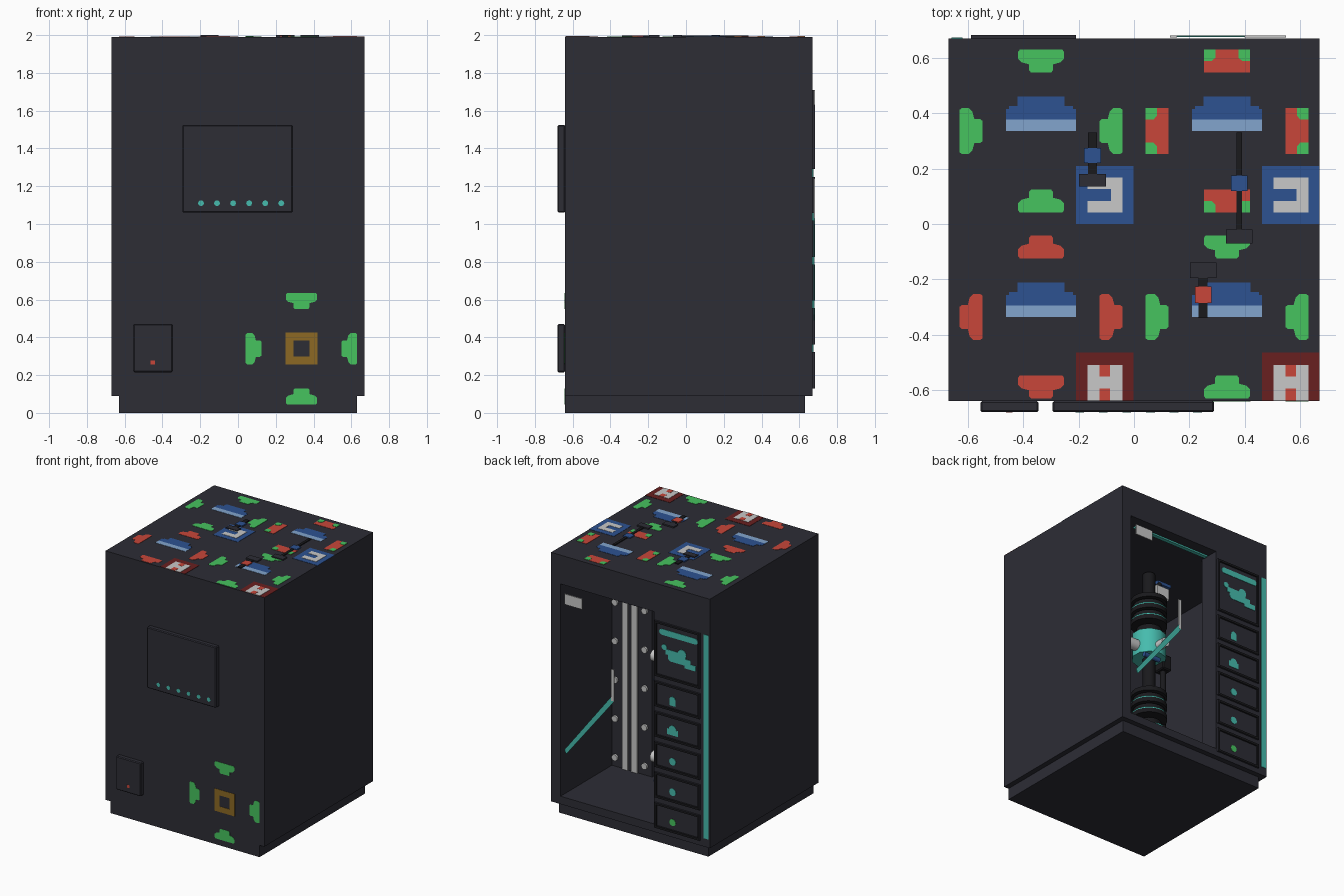
import bpy, bmesh, math
from mathutils import Vector, Matrix

cube = bpy.data.objects.get("Cube")
if cube:
    bpy.data.objects.remove(cube, do_unlink=True)


def material(name, r, g, b):
    m = bpy.data.materials.new(name)
    m.use_nodes = True
    m.diffuse_color = (r, g, b, 1)
    m.node_tree.nodes["Principled BSDF"].inputs["Base Color"].default_value = (r, g, b, 1)
    return m


DARK = material("charcoal", .026, .026, .036)
BLACK = material("black", .010, .010, .012)
GREEN = material("green", .061, .546, .114)
RED = material("red", .578, .061, .042)
MAROON = material("dark red", .141, .0144, .0144)
BLUE = material("blue", .026, .084, .283)
SKY = material("light blue", .223, .376, .610)
GREY = material("light grey", .578, .578, .578)
GOLD = material("gold", .262, .141, .017)
TEAL = material("teal", .061, .50, .42)

TOP, FRONT, BACK = 1.99, -.64, .67


def finish(name, bm, mat, smooth=False):
    bmesh.ops.recalc_face_normals(bm, faces=bm.faces)
    me = bpy.data.meshes.new(name)
    bm.to_mesh(me)
    bm.free()
    me.materials.append(mat)
    ob = bpy.data.objects.new(name, me)
    bpy.context.collection.objects.link(ob)
    if smooth:
        bpy.ops.object.select_all(action='DESELECT')
        ob.select_set(True)
        bpy.context.view_layer.objects.active = ob
        bpy.ops.object.shade_smooth_by_angle(angle=math.radians(40))
    return ob


def box(name, x, y, z, mat, bevel=0):
    bm = bmesh.new()
    size = Matrix.Diagonal((x[1] - x[0], y[1] - y[0], z[1] - z[0], 1))
    mid = Matrix.Translation([(a + b) / 2 for a, b in (x, y, z)])
    bmesh.ops.create_cube(bm, size=1, matrix=mid @ size)
    ob = finish(name, bm, mat)
    if bevel:
        ob.modifiers.new("bevel", 'BEVEL').width = bevel
    return ob


def cyl(name, loc, r, h, mat, axis='Z', n=24):
    bm = bmesh.new()
    turn = {'Z': Matrix(), 'X': Matrix.Rotation(math.pi / 2, 4, 'Y'), 'Y': Matrix.Rotation(math.pi / 2, 4, 'X')}[axis]
    bmesh.ops.create_cone(bm, cap_ends=True, segments=n, radius1=r, radius2=r, depth=h,
                          matrix=Matrix.Translation(loc) @ turn)
    return finish(name, bm, mat, True)


def plates(name, polys, mat, side='top', lift=.002, base=None):
    """Thin raised outlines lying on one side of the cabinet."""
    place = {'top': lambda u, v: (u, v, TOP if base is None else base),
             'front': lambda u, v: (u, FRONT if base is None else base, v),
             'back': lambda u, v: (u, BACK if base is None else base, v)}[side]
    out = Vector({'top': (0, 0, 1), 'front': (0, -1, 0), 'back': (0, 1, 0)}[side])
    bm = bmesh.new()
    for poly in polys:
        face = bm.faces.new([bm.verts.new(place(u, v)) for u, v in poly])
        ext = bmesh.ops.extrude_face_region(bm, geom=[face])["geom"]
        bmesh.ops.translate(bm, verts=[e for e in ext if isinstance(e, bmesh.types.BMVert)], vec=out * lift)
    return finish(name, bm, mat)


def rect(u0, u1, v0, v1):
    return [(u0, v0), (u1, v0), (u1, v1), (u0, v1)]


def disc(u, v, r, n=16):
    return [(u + r * math.cos(2 * math.pi * i / n), v + r * math.sin(2 * math.pi * i / n)) for i in range(n)]


DIRS = [(1, 0), (0, 1), (-1, 0), (0, -1)]
HALF = [(.036, -.042), (.043, -.034), (.043, -.012), (.07, -.005), (.083, .008), (.083, .034), (.076, .042)]
PORT = HALF + [(-a, o) for a, o in reversed(HALF)]


def around(cx, cy, shape, flip=1):
    """Repeat a shape in four directions about a centre."""
    return [[(cx + dx * (.253 + flip * o) - dy * a, cy + dy * (.253 + flip * o) + dx * a) for a, o in shape]
            for dx, dy in DIRS]


# Cabinet shell, open at the back
box("plinth", (-.63, .63), (FRONT, .63), (0, .1), DARK)
box("left_wall", (.59, .67), (FRONT, BACK), (.09, TOP), DARK)
box("right_wall", (-.67, -.59), (FRONT, BACK), (.09, TOP), DARK)
box("front_wall", (-.59, .59), (FRONT, -.57), (.09, TOP), DARK)
box("roof", (-.59, .59), (-.57, BACK), (1.77, TOP), DARK)
box("floor", (-.59, .59), (-.57, BACK), (.09, .15), DARK)

# Front display and small box
box("display_panel", (-.295, .29), (-.68, FRONT), (1.06, 1.525), DARK, .006)
box("small_panel", (-.555, -.345), (-.68, FRONT), (.215, .47), DARK, .006)
plates("display_lamps", [disc(-.196 + .085 * i, 1.11, .016, 8) for i in range(6)], TEAL, 'front', .001, -.68)
plates("small_lamp", [rect(-.462, -.44, .255, .277)], RED, 'front', .001, -.68)

# Front ports and square ring
C = .336
plates("front_ports", around(C, .34, PORT), GREEN, 'front')
ring = [rect(C - .085, C + .085, a, b) for a, b in ((.255, .298), (.382, .425))]
ring += [rect(a, b, .298, .382) for a, b in ((C - .085, C - .043), (C + .043, C + .085))]
plates("front_ring", ring, GOLD, 'front')

# Roof ports
plates("roof_green_ports", around(-C, C, PORT) + around(C, -C, PORT), GREEN)
plates("roof_red_ports", around(-C, -C, PORT, -1), RED)
plates("roof_mixed_ports", around(C, C, [(-.083, -.042), (.083, -.042), (.083, .042), (-.083, .042)]), RED)
for s in (-1, 1):
    corner = [(s * .083, .042), (s * .083, 0), (s * .055, 0), (s * .042, .012), (s * .042, .042)]
    plates("port_corners", around(C, C, corner), GREEN, lift=.004)

# Roof hats and square markers
for cx in (-C, C):
    for y in (C, -C):
        plates("hat_brim", [rect(cx - .127, cx + .127, y, y + .042)], SKY)
        plates("hat_crown", [rect(cx - .127, cx + .127, y + .042, y + .08),
                             rect(cx - .115, cx + .115, y + .08, y + .09),
                             rect(cx - .085, cx + .085, y + .09, y + .125)], BLUE)
    x = cx + .126
    plates("blue_marker", [rect(x, x + .209, 0, .21)], BLUE)
    plates("marker_bracket", [rect(x + .042, x + .168, .042, .084), rect(x + .042, x + .168, .126, .168),
                              rect(x + .126, x + .168, .084, .126)], GREY, lift=.004)
    plates("red_marker", [rect(x, x + .209, -.638, -.465)], MAROON)
    plates("marker_block", [rect(x + .042, x + .168, -.638, -.51)], GREY, lift=.004)
    plates("marker_notches", [rect(x + .086, x + .124, -.552, -.51), rect(x + .086, x + .124, -.638, -.594)],
           RED, lift=.005)

# Small levers lying on the roof: rod, sleeve, head
for x, w, rod, sleeve, head, mat in ((-.15, .016, (.17, .33), (.22, .275), (.135, .18), BLUE),
                                     (.38, .01, (-.03, .33), (.12, .175), (-.07, -.02), BLUE),
                                     (.25, .016, (-.34, -.19), (-.285, -.225), (-.195, -.14), RED)):
    box("lever_rod", (x - w, x + w), rod, (TOP, 1.997), BLACK)
    box("lever_sleeve", (x - .03, x + .03), sleeve, (TOP, 1.999), mat)
    box("lever_head", (x - .048, x + .048), head, (TOP, 2.0), DARK)

# Drawer column with recessed fronts
box("drawer_column", (-.6, -.2), (.515, BACK), (.12, 1.772), DARK)
rows = [(1.29, 1.71)] + [(1.058 - .232 * i, 1.25 - .232 * i) for i in range(5)]
for z0, z1 in rows:
    ob = box("drawer", (-.59, -.21), (.66, .683), (z0, z1), DARK)
    bm = bmesh.new()
    bm.from_mesh(ob.data)
    bm.faces.ensure_lookup_table()
    face = max(bm.faces, key=lambda f: f.normal.y)
    rim = bmesh.ops.inset_individual(bm, faces=[face], thickness=.022, depth=0)["faces"]
    inner = bmesh.ops.inset_individual(bm, faces=[face], thickness=.004, depth=-.009)["faces"]
    ob.data.materials.append(BLACK)
    for f in rim + inner:
        f.material_index = 1
    bm.to_mesh(ob.data)
    bm.free()
FACE = .674
plates("drawer_bar", [rect(-.55, -.27, 1.615, 1.66), disc(-.27, 1.6375, .0225), disc(-.55, 1.6375, .0225)],
       TEAL, 'back', .003, FACE)
plates("drawer_patch", [disc(-.29, 1.525, .022), rect(-.47, -.30, 1.475, 1.515), rect(-.51, -.34, 1.43, 1.48),
                        disc(-.44, 1.51, .035), rect(-.555, -.46, 1.41, 1.45), disc(-.35, 1.46, .03)],
       TEAL, 'back', .003, FACE)
marks = [rect(-.385, -.335, 1.095, 1.14), rect(-.405, -.315, .87, .915), disc(-.36, 1.14, .025), disc(-.36, .915, .03)]
plates("drawer_marks", marks + [disc(-.36, z0 + .075, .028) for z0, z1 in rows[3:5]], TEAL, 'back', .003, FACE)
plates("bottom_drawer_mark", [disc(-.36, .205, .026)], GREEN, 'back', .003, FACE)
plates("back_light_strip", [rect(-.66, -.62, .155, 1.71)], TEAL, 'back', .004)

# Door trim: label, handle and diagonal bar
plates("door_label", [rect(.40, .55, 1.63, 1.71)], GREY, 'back', .008, .674)
plates("door_handle", [rect(.13, .155, 1.0, 1.24)], GREY, 'back', .008, .674)
plates("door_bar", [[(.13, 1.0), (.155, 1.03), (.55, .52), (.535, .49)]], TEAL, 'back', .006, .675)
box("ceiling_light", (-.19, .47), (.555, .585), (1.758, 1.772), TEAL)

# Mounting plate with rails and bolts
box("mounting_plate", (.25, .59), (.0, .05), (.15, 1.77), DARK)
for x in (.395, .475):
    box("rail", (x - .024, x + .024), (.05, .062), (.15, 1.77), GREY)
for x in (.31, .56):
    for i in range(6):
        cyl("bolt", (x, .055, .22 + .296 * i), .024, .02, GREY, 'Y', 12)

# Two stacked pump units
X, Y = -.03, .13
cyl("main_column", (X, Y, .95), .045, 1.6, BLACK)
cyl("side_pipe", (X - .13, Y, .95), .022, 1.3, BLACK)
for z in (.38, 1.15):
    cyl("pump_body", (X, Y, z), .125, .19, TEAL, n=10)
    cyl("pump_cap", (X, Y, z + .12), .09, .06, BLACK)
    for i in range(5):
        cyl("drum_rib", (X, Y, z + .19 + .045 * i), .13 if i % 2 == 0 else .115, .034, BLACK)
    for i in (0, 2):
        cyl("drum_ring", (X, Y, z + .212 + .045 * i), .127, .012, TEAL)
    cyl("nozzle", (X + .16, Y, z - .02), .042, .11, GREY, 'X')
    cyl("rear_nozzle", (X, Y + .15, z - .03), .035, .07, GREY, 'Y')
    box("coupling", (X - .17, X - .09), (Y - .05, Y + .05), (z - .15, z - .03), BLACK, .008)
    cyl("blue_valve", (X + .06, Y + .1, z - .14), .018, .14, BLUE, 'X')
box("valve_box", (X - .15, X - .03), (Y - .05, Y + .05), (1.57, 1.67), GREY, .008)
cyl("valve_stem", (X - .09, Y, 1.69), .02, .05, BLACK)
box("valve_handle", (X - .19, X - .07), (Y - .015, Y + .015), (1.705, 1.73), BLUE)
